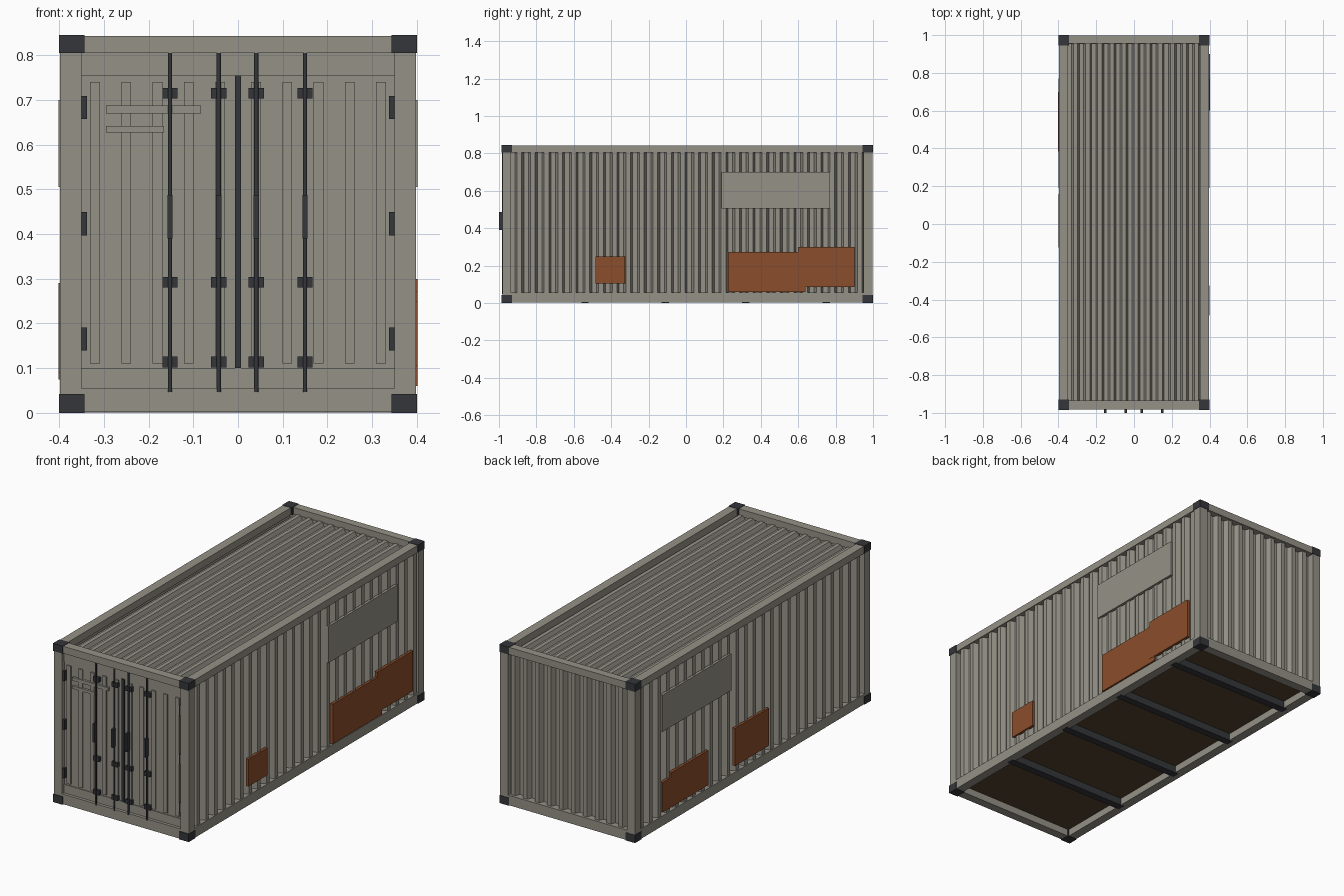
import bpy, bmesh
from mathutils import Vector

if "Cube" in bpy.data.objects:
    bpy.data.objects.remove(bpy.data.objects["Cube"])


def material(name, r, g, b):
    m = bpy.data.materials.new(name)
    m.diffuse_color = (r, g, b, 1)
    m.use_nodes = True
    m.node_tree.nodes["Principled BSDF"].inputs["Base Color"].default_value = m.diffuse_color
    return m


BODY = material("weathered_grey", 0.30, 0.285, 0.245)
DARK = material("dark_steel", 0.035, 0.037, 0.042)
RUST = material("rust", 0.26, 0.075, 0.025)
WOOD = material("floor_brown", 0.09, 0.055, 0.03)


def finish(name, bm, mat):
    bmesh.ops.recalc_face_normals(bm, faces=bm.faces)
    me = bpy.data.meshes.new(name)
    bm.to_mesh(me)
    bm.free()
    me.materials.append(mat)
    ob = bpy.data.objects.new(name, me)
    bpy.context.collection.objects.link(ob)
    return ob


def box(name, x0, x1, y0, y1, z0, z1, mat=BODY):
    bm = bmesh.new()
    bmesh.ops.create_cube(bm, size=1)
    for v in bm.verts:
        v.co = Vector(((x0 + x1) / 2 + v.co.x * (x1 - x0),
                       (y0 + y1) / 2 + v.co.y * (y1 - y0),
                       (z0 + z1) / 2 + v.co.z * (z1 - z0)))
    return finish(name, bm, mat)


def mirrored_box(name, x0, x1, *rest):
    box(name + "_right", x0, x1, *rest)
    box(name + "_left", -x1, -x0, *rest)


def corrugated(name, count, s0, s1, outer, inner, back, h0, h1, place):
    """Trapezoid-ribbed panel; place(s, d, h) maps run, depth, height to xyz."""
    p = (s1 - s0) / count
    prof = []
    for i in range(count):
        a = s0 + i * p
        prof += [(a, inner), (a + 0.34 * p, inner),
                 (a + 0.5 * p, outer), (a + 0.84 * p, outer)]
    prof.append((s1, inner))
    bm = bmesh.new()
    rows = [[bm.verts.new(place(s, d, h)) for s, d in prof] for h in (h0, h1)]
    backs = [[bm.verts.new(place(s, back, h)) for s, _ in prof] for h in (h0, h1)]
    n = len(prof)
    for i in range(n - 1):
        j = i + 1
        bm.faces.new((rows[0][i], rows[0][j], rows[1][j], rows[1][i]))
        bm.faces.new((backs[0][i], backs[0][j], backs[1][j], backs[1][i]))
        for k in (0, 1):
            bm.faces.new((rows[k][i], rows[k][j], backs[k][j], backs[k][i]))
    for i in (0, n - 1):
        bm.faces.new((rows[0][i], rows[1][i], backs[1][i], backs[0][i]))
    return finish(name, bm, BODY)


# Frame: posts, rails, headers and sills
mirrored_box("front_post", 0.35, 0.398, -0.982, -0.935, 0.02, 0.83)
mirrored_box("back_post", 0.35, 0.398, 0.95, 0.998, 0.02, 0.83)
mirrored_box("top_rail", 0.35, 0.398, -0.94, 0.955, 0.805, 0.843)
mirrored_box("bottom_rail", 0.35, 0.398, -0.94, 0.955, 0.002, 0.055)
box("front_header", -0.36, 0.36, -0.982, -0.935, 0.805, 0.843)
box("back_header", -0.36, 0.36, 0.955, 0.998, 0.805, 0.843)
box("front_sill", -0.36, 0.36, -0.982, -0.935, 0.002, 0.055)
box("back_sill", -0.36, 0.36, 0.95, 0.998, 0.002, 0.055)

# Corner castings
for end, y0, y1 in (("front", -0.986, -0.93), ("back", 0.944, 1.0)):
    for level, z0, z1 in (("bottom", 0, 0.042), ("top", 0.805, 0.845)):
        mirrored_box(f"{end}_{level}_corner_casting", 0.343, 0.4, y0, y1, z0, z1, DARK)

# Corrugated walls and roof
for side, sx in (("right", 1), ("left", -1)):
    corrugated(f"{side}_wall", 26, -0.94, 0.952, 0.392, 0.366, 0.358, 0.05, 0.808,
               lambda s, d, h, sx=sx: (sx * d, s, h))
corrugated("back_wall", 10, -0.352, 0.352, 0.985, 0.96, 0.952, 0.05, 0.808,
           lambda s, d, h: (s, d, h))
corrugated("roof", 11, -0.352, 0.352, 0.812, 0.792, 0.784, -0.94, 0.958,
           lambda s, d, h: (s, h, d))

# Floor and cross members
box("floor", -0.355, 0.355, -0.938, 0.952, 0.04, 0.05, WOOD)
for i in range(4):
    y = -0.54 + 0.43 * i
    box(f"cross_member_{i + 1}", -0.37, 0.37, y - 0.02, y + 0.02, 0.001, 0.042, DARK)

# Doors with top and bottom bands, pressed ribs and centre seal
mirrored_box("door", 0.006, 0.352, -0.962, -0.945, 0.05, 0.808)
box("door_top_band", -0.351, 0.351, -0.966, -0.96, 0.755, 0.806)
box("door_bottom_band", -0.351, 0.351, -0.966, -0.96, 0.054, 0.1)
box("door_seal", -0.007, 0.007, -0.97, -0.945, 0.1, 0.755, DARK)
for i in range(5):
    x = 0.04 + 0.07 * i
    mirrored_box(f"door_rib_{i + 1}", x - 0.011, x + 0.011, -0.969, -0.96, 0.11, 0.74)

# Hinges
for i, z in enumerate((0.165, 0.423, 0.683)):
    mirrored_box(f"hinge_{i + 1}", 0.338, 0.35, -0.978, -0.96, z - 0.026, z + 0.026, DARK)

# Locking bars with handles and guide brackets
for i, x in enumerate((-0.152, -0.043, 0.041, 0.15)):
    bm = bmesh.new()
    bmesh.ops.create_cone(bm, cap_ends=True, segments=10, radius1=0.005,
                          radius2=0.005, depth=0.758)
    bmesh.ops.translate(bm, verts=bm.verts, vec=(x, -0.98, 0.426))
    bar = finish(f"locking_bar_{i + 1}", bm, DARK)
    for f in bar.data.polygons:
        f.use_smooth = len(f.vertices) == 4
    box(f"locking_handle_{i + 1}", x - 0.006, x + 0.006, -1.0, -0.978, 0.39, 0.487, DARK)
    for j, z in enumerate((0.114, 0.292, 0.715)):
        box(f"bar_bracket_{i + 1}_{j + 1}", x - 0.017, x + 0.017, -0.979, -0.96,
            z - 0.012, z + 0.012, DARK)

# Blank door plates
box("door_plate_upper", -0.295, -0.083, -0.974, -0.962, 0.67, 0.688)
box("door_plate_lower", -0.295, -0.165, -0.974, -0.962, 0.627, 0.642)

# Blank side panels and rust patches: y0, y1, z0, z1
mirrored_box("side_panel", 0.386, 0.401, 0.19, 0.77, 0.505, 0.70)
patches = {"right": ((0.225, 0.64, 0.06, 0.272), (0.60, 0.90, 0.085, 0.30),
                     (-0.485, -0.325, 0.105, 0.25)),
           "left": ((0.385, 0.77, 0.075, 0.235), (0.385, 0.70, 0.09, 0.26),
                    (-0.125, 0.16, 0.09, 0.29))}
for side, rects in patches.items():
    for i, r in enumerate(rects):
        out = 0.401 + 0.0008 * (i % 2)
        x0, x1 = (0.386, out) if side == "right" else (-out, -0.386)
        box(f"{side}_rust_patch_{i + 1}", x0, x1, *r, RUST)
